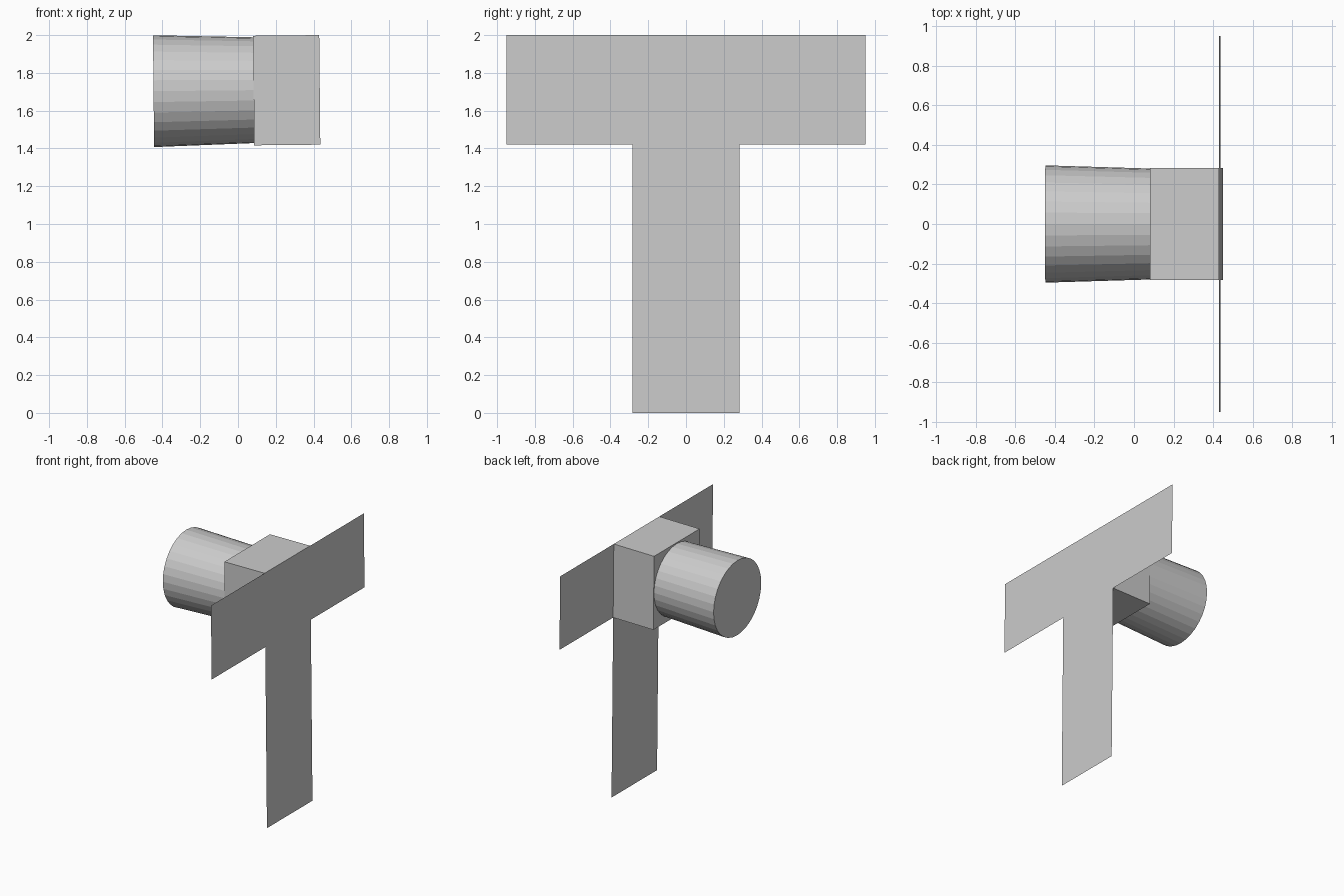
import bpy, bmesh
from math import radians
from mathutils import Matrix, Vector

if "Cube" in bpy.data.objects:
    bpy.data.objects.remove(bpy.data.objects["Cube"], do_unlink=True)

grey = bpy.data.materials.new("plain grey")
grey.use_nodes = True
grey.diffuse_color = (0.6, 0.6, 0.6, 1)
grey.node_tree.nodes["Principled BSDF"].inputs["Base Color"].default_value = (0.6, 0.6, 0.6, 1)

# Every part is laid out from the panel's top edge, then leaned very slightly
LEAN = Matrix.Translation((0.43, 0, 2)) @ Matrix.Rotation(-0.01, 4, 'Y')
HALF, BAND, DEPTH, LENGTH = 0.283, 0.58, 0.35, 0.53


def add_part(name, bm):
    bm.transform(LEAN)
    mesh = bpy.data.meshes.new(name)
    bm.to_mesh(mesh)
    bm.free()
    mesh.materials.append(grey)
    obj = bpy.data.objects.new(name, mesh)
    bpy.context.collection.objects.link(obj)
    return obj


# T-shaped sheet: wide band on top, stem below
bm = bmesh.new()
half_profile = [(HALF, -2), (HALF, -BAND), (0.95, -BAND), (0.95, 0)]
outline = half_profile + [(-y, z) for y, z in reversed(half_profile)]
bm.faces.new([bm.verts.new((0, y, z)) for y, z in outline])
add_part("t_panel", bm)

# Block behind the panel, open where the panel closes it
bm = bmesh.new()
bmesh.ops.create_cube(bm, size=1)
bm.transform(Matrix.Translation((-DEPTH / 2, 0, -BAND / 2))
             @ Matrix.Diagonal((DEPTH, 2 * HALF, BAND, 1)))
bm.normal_update()
front = [f for f in bm.faces if f.normal.dot(Vector((1, 0, 0))) > 0.9]
bmesh.ops.delete(bm, geom=front, context='FACES')
add_part("mount_block", bm)

# Faceted barrel, widening away from the block
bm = bmesh.new()
bmesh.ops.create_cone(bm, cap_ends=True, segments=32,
                      radius1=0.28, radius2=0.296, depth=LENGTH)
bm.transform(Matrix.Translation((-DEPTH - LENGTH / 2, 0, -0.288))
             @ Matrix.Rotation(radians(-90), 4, 'Y'))
add_part("barrel", bm)
